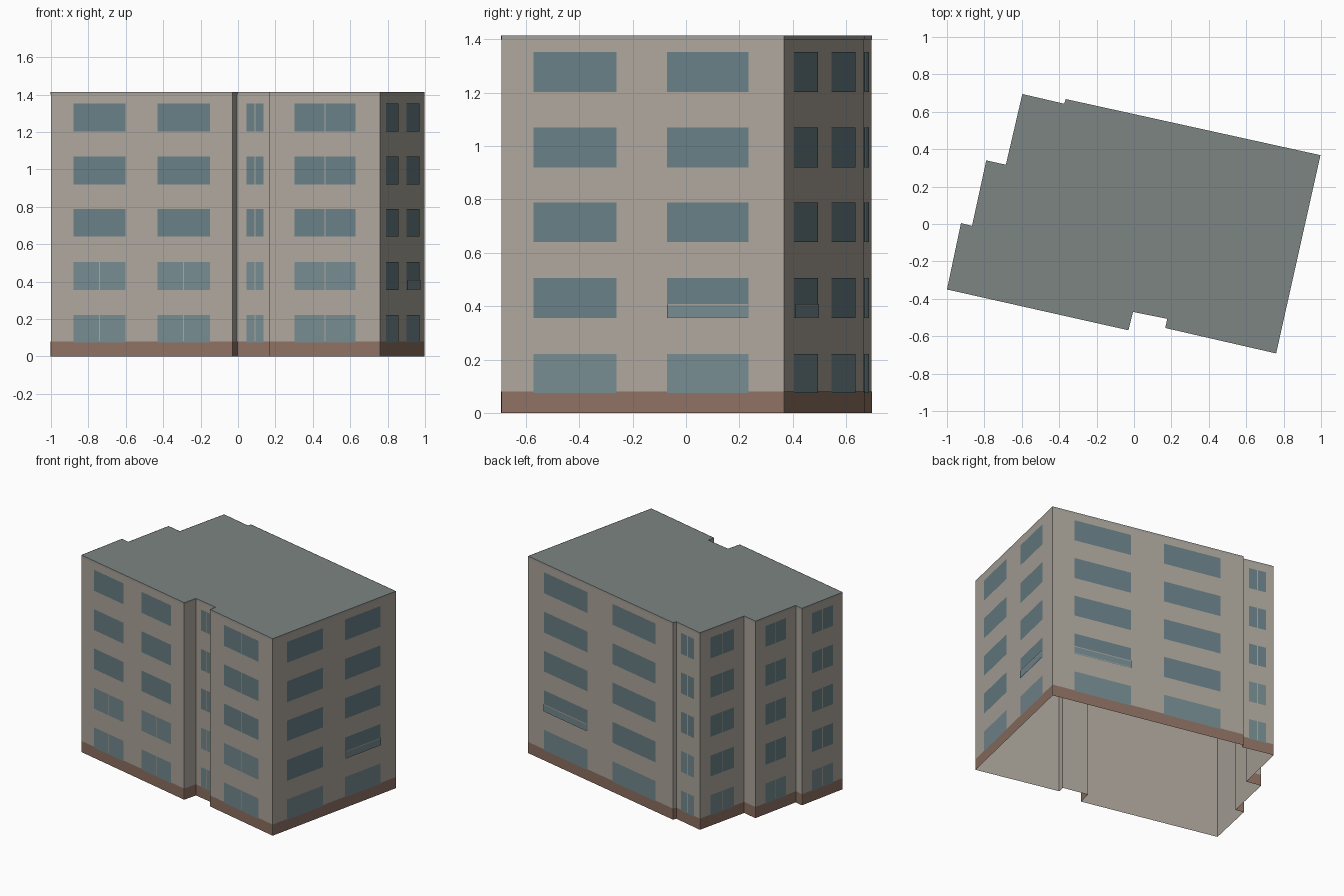
import bpy
from mathutils import Vector

if "Cube" in bpy.data.objects:
    bpy.data.objects.remove(bpy.data.objects["Cube"])

H = 1.415
# Footprint, counter-clockwise from the front left corner
PLAN = [Vector(p) for p in [
    (-1, -0.35), (-0.03, -0.568), (-0.005, -0.47), (0.178, -0.507), (0.167, -0.556),
    (0.76, -0.692), (0.997, 0.368), (-0.365, 0.668), (-0.373, 0.643), (-0.597, 0.695),
    (-0.685, 0.317), (-0.79, 0.34), (-0.866, -0.01), (-0.925, 0.005)]]
FLOORS = [(0.075, 0.221), (0.355, 0.505), (0.64, 0.788), (0.92, 1.07), (1.203, 1.353)]


def material(name, rgb):
    m = bpy.data.materials.new(name)
    m.diffuse_color = (*rgb, 1)
    m.use_nodes = True
    m.node_tree.nodes["Principled BSDF"].inputs["Base Color"].default_value = m.diffuse_color
    return m


WALL = material("wall_plaster", (0.42, 0.385, 0.335))
ROOF = material("roof_grey", (0.20, 0.235, 0.225))
BASE = material("plinth_brown", (0.27, 0.165, 0.125))
GLASS = material("glass", (0.14, 0.215, 0.24))
PALE = material("pale_glass", (0.18, 0.26, 0.28))
TRIM = material("trim", (0.36, 0.35, 0.33))


def make(name, quads, mat):
    verts = [v for q in quads for v in q]
    faces, n = [], 0
    for q in quads:
        faces.append(range(n, n + len(q)))
        n += len(q)
    me = bpy.data.meshes.new(name)
    me.from_pydata(verts, [], [list(f) for f in faces])
    me.materials.append(mat)
    ob = bpy.data.objects.new(name, me)
    bpy.context.collection.objects.link(ob)
    return ob


def panel(i, t0, t1, z0, z1, off=0.0):
    """Upright rectangle on wall i between fractions t0 and t1, pushed outward."""
    a, b = PLAN[i], PLAN[(i + 1) % len(PLAN)]
    d = (b - a).normalized()
    n = Vector((d.y, -d.x)) * off
    p, q = a.lerp(b, t0) + n, a.lerp(b, t1) + n
    return [(p.x, p.y, z0), (q.x, q.y, z0), (q.x, q.y, z1), (p.x, p.y, z1)]


def length(i):
    return (PLAN[(i + 1) % len(PLAN)] - PLAN[i]).length


# Shell: open underneath, flat roof on top
walls = range(len(PLAN))
make("walls", [panel(i, 0, 1, 0, H) for i in walls], WALL)
make("roof", [[(p.x, p.y, H) for p in PLAN]], ROOF)
make("plinth", [panel(i, 0, 1, 0, 0.08, 0.0015) for i in walls], BASE)
make("roof_edge", [panel(i, 0, 1, H - 0.015, H, 0.0015) for i in walls], TRIM)

# Windows: wall, start, end, number of lower floors with a split pane
WINDOWS = [
    (0, 0.124, 0.412, 2), (0, 0.588, 0.876, 2),
    (2, 0.278, 0.778, 5), (4, 0.229, 0.780, 5),
    (5, 0.115, 0.407, 0), (5, 0.587, 0.874, 0),
    (6, 0.112, 0.410, 0), (6, 0.583, 0.880, 0),
    (8, 0.220, 0.760, 5), (9, 0.230, 0.760, 5),
    (11, 0.245, 0.755, 5), (13, 0.245, 0.755, 5)]
dark, pale = [], []
for i, t0, t1, split in WINDOWS:
    for f, (z0, z1) in enumerate(FLOORS):
        mid, gap = (t0 + t1) / 2, 0.003 / length(i)
        spans = [(t0, mid - gap), (mid + gap, t1)] if f < split else [(t0, t1)]
        target = pale if f < 2 and (i in (0, 2, 4, 8) or f == 0) else dark
        target += [panel(i, s, e, z0, z1, 0.003) for s, e in spans]
make("windows", dark, GLASS)
make("lower_windows", pale, PALE)

# Projecting glass guards with a rail in front of two first-floor windows
for name, i, t0, t1 in [("right", 5, 0.587, 0.874), ("back", 6, 0.112, 0.410)]:
    make(name + "_guard_glass", [panel(i, t0, t1, 0.36, 0.402, 0.008)], PALE)
    make(name + "_guard_rail", [panel(i, t0, t1, 0.402, 0.409, 0.008),
                                panel(i, t0, t1, 0.355, 0.36, 0.008)], TRIM)
